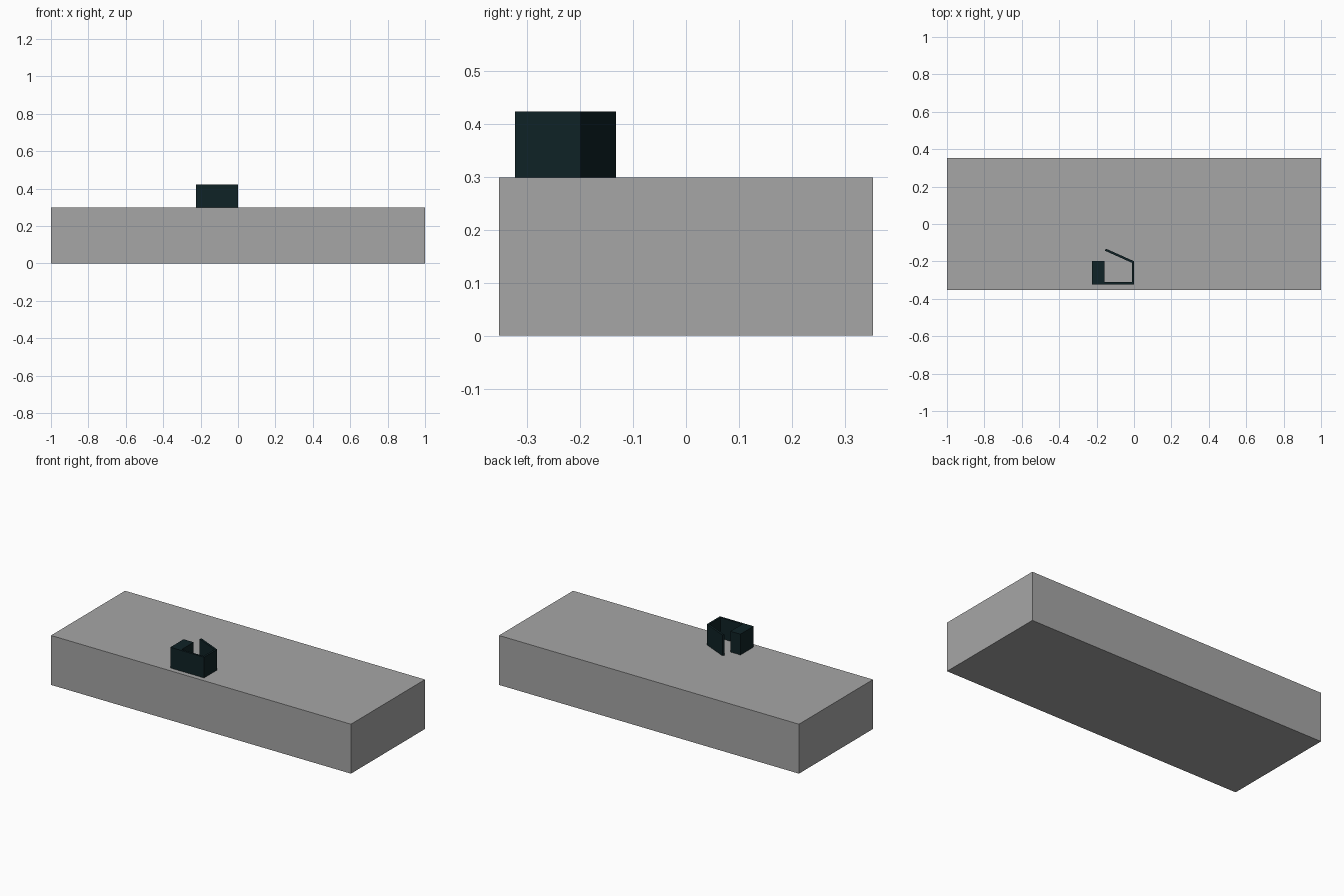
import bpy
import bmesh

if "Cube" in bpy.data.objects:
    bpy.data.objects.remove(bpy.data.objects["Cube"])


def material(name, rgb):
    m = bpy.data.materials.new(name)
    m.diffuse_color = (*rgb, 1)
    m.use_nodes = True
    m.node_tree.nodes["Principled BSDF"].inputs["Base Color"].default_value = m.diffuse_color
    return m


def prism(name, outline, z0, z1, mat):
    """Extrude a counter-clockwise plan outline from z0 to z1."""
    bm = bmesh.new()
    base = bm.faces.new([bm.verts.new((x, y, z0)) for x, y in outline])
    top = bmesh.ops.extrude_face_region(bm, geom=[base])["geom"]
    verts = [v for v in top if isinstance(v, bmesh.types.BMVert)]
    bmesh.ops.translate(bm, verts=verts, vec=(0, 0, z1 - z0))
    bmesh.ops.recalc_face_normals(bm, faces=bm.faces)
    mesh = bpy.data.meshes.new(name)
    bm.to_mesh(mesh)
    bm.free()
    mesh.materials.append(mat)
    obj = bpy.data.objects.new(name, mesh)
    bpy.context.collection.objects.link(obj)


def rect(x0, x1, y0, y1):
    return [(x0, y0), (x1, y0), (x1, y1), (x0, y1)]


grey = material("mid grey", (0.38, 0.38, 0.38))
teal = material("dark teal", (0.0048, 0.0160, 0.0190))

BASE, TOP = 0.298, 0.423

# Large slab
prism("base_slab", rect(-1, 1, -0.3525, 0.3525), 0, BASE, grey)

# Solid block at the left end of the enclosure
prism("end_block", rect(-0.225, -0.158, -0.323, -0.197), BASE, TOP, teal)

# Thin front, right and slanted rear walls as one bent strip
walls = [(-0.158, -0.323), (0, -0.323), (0, -0.199), (-0.150, -0.132),
         (-0.155, -0.143), (-0.012, -0.207), (-0.012, -0.311), (-0.158, -0.311)]
prism("enclosure_walls", walls, BASE, TOP, teal)
